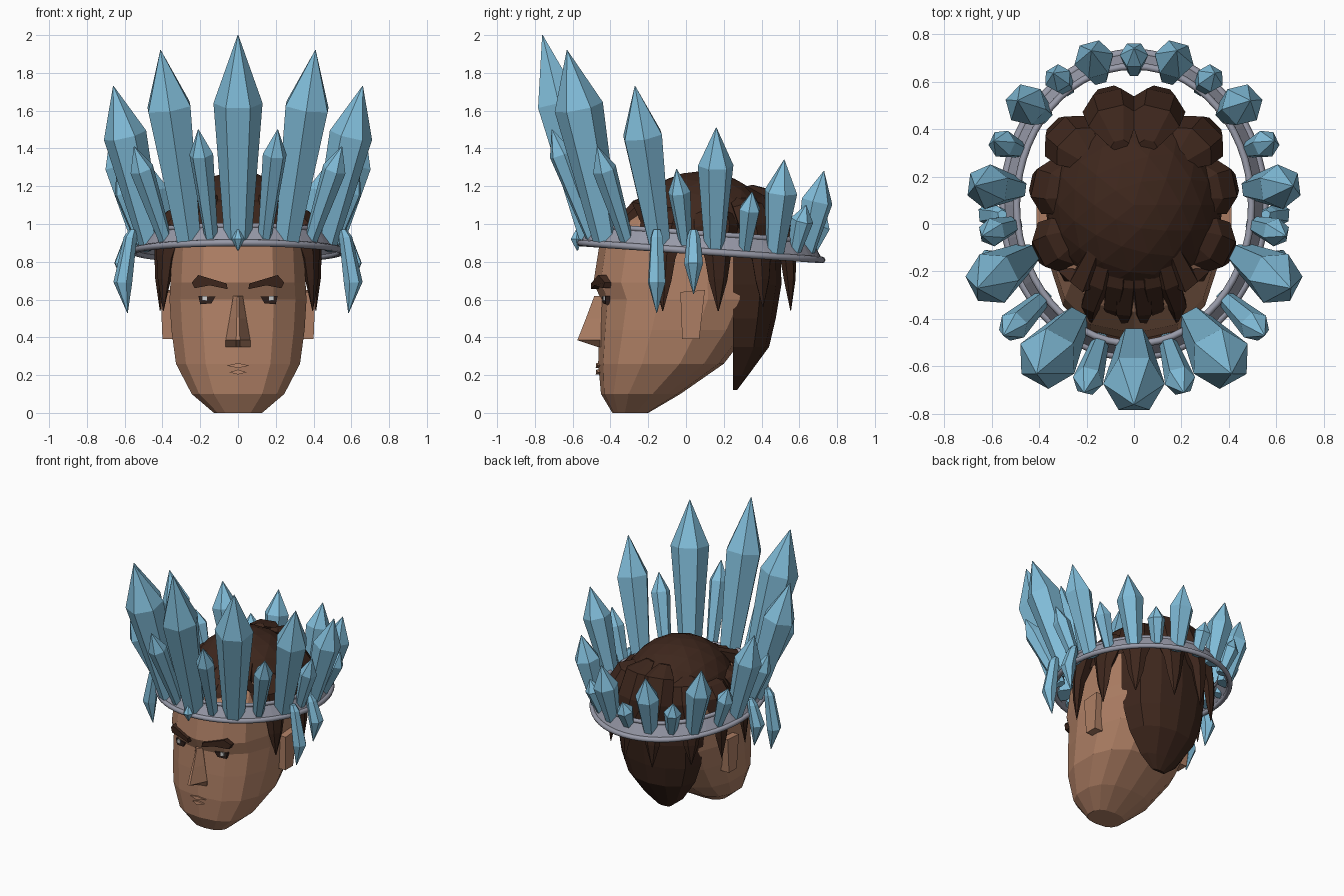
import bpy, bmesh, math
from mathutils import Vector

cube = bpy.data.objects.get("Cube")
if cube:
    bpy.data.objects.remove(cube, do_unlink=True)


def material(name, rgb):
    m = bpy.data.materials.new(name)
    m.use_nodes = True
    m.diffuse_color = (*rgb, 1)
    m.node_tree.nodes["Principled BSDF"].inputs["Base Color"].default_value = (*rgb, 1)
    return m


ice = material("ice blue", (0.22, 0.51, 0.7))
skin = material("tan skin", (0.43, 0.215, 0.13))
brown = material("dark brown hair", (0.048, 0.02, 0.012))
metal = material("grey metal", (0.31, 0.32, 0.39))
dark = material("dark eye", (0.03, 0.015, 0.012))
white = material("eye white", (0.6, 0.6, 0.6))


def loft(name, rings, mat, closed=False, smooth=False):
    """Skin a list of equally long vertex rings; cap both ends unless closed."""
    bm = bmesh.new()
    rows = [[bm.verts.new(p) for p in ring] for ring in rings]
    n = len(rows[0])
    pairs = list(zip(rows, rows[1:])) + ([(rows[-1], rows[0])] if closed else [])
    for a, b in pairs:
        for i in range(n):
            j = (i + 1) % n
            bm.faces.new((a[i], a[j], b[j], b[i]))
    if not closed:
        bm.faces.new(rows[0][::-1])
        bm.faces.new(rows[-1])
    bmesh.ops.remove_doubles(bm, verts=bm.verts, dist=0.0005)
    bmesh.ops.recalc_face_normals(bm, faces=bm.faces)
    me = bpy.data.meshes.new(name)
    bm.to_mesh(me)
    bm.free()
    me.materials.append(mat)
    ob = bpy.data.objects.new(name, me)
    bpy.context.collection.objects.link(ob)
    if smooth:
        for p in me.polygons:
            p.use_smooth = True


def spindle(name, spine, radii, mat, sides=6, flat=1.0):
    """Faceted rod through the spine points; flat squashes it radially from the head."""
    pts = [Vector(p) for p in spine]
    axis = (pts[-1] - pts[0]).normalized()
    out = Vector((pts[0].x + pts[-1].x, pts[0].y + pts[-1].y - 0.16, 0))
    out = (out - axis * out.dot(axis)).normalized()
    side = axis.cross(out)
    rings = []
    for p, r in zip(pts, radii):
        turn = [2 * math.pi * (k + 0.5) / sides for k in range(sides)]
        rings.append([p + out * (r * flat * math.cos(t)) + side * (r * math.sin(t)) for t in turn])
    loft(name, rings, mat)


def plate(name, pts, offset, mat):
    loft(name, [pts, [Vector(p) + Vector(offset) for p in pts]], mat)


def both(x):
    return ((1, "left_"), (-1, "right_")) if x else ((1, ""),)


# Head: (height, half width, front, back)
def oval(z, w, front, back, n=14, e=2.5):
    ring = []
    for k in range(n):
        t = 2 * math.pi * k / n
        s, c = math.sin(t), math.cos(t)
        ring.append((w * math.copysign(abs(s) ** (2 / e), s),
                     (front + back) / 2 - (back - front) / 2 * math.copysign(abs(c) ** (2 / e), c), z))
    return ring


levels = [(0, .13, -.39, -.2), (.1, .25, -.45, -.03), (.26, .335, -.465, .2), (.44, .36, -.46, .34),
          (.6, .37, -.45, .42), (.69, .365, -.49, .44), (.88, .355, -.46, .46), (1.02, .32, -.37, .44),
          (1.14, .2, -.2, .34)]
loft("head", [oval(*row) for row in levels], skin)

# Nose: a wedge widening from the bridge to the tip, rooted inside the face
nose = []
for z, w, ridge in ((.35, .065, -.47), (.385, .065, -.575), (.5, .045, -.53), (.62, .025, -.485)):
    nose.append([(-w, -.42, z), (-w, -.455, z), (-w * .15, ridge, z), (w * .15, ridge, z),
                 (w, -.455, z), (w, -.42, z)])
loft("nose", nose, skin)

# Lips
for name, z, w in (("upper_lip", .25, .06), ("lower_lip", .215, .045)):
    plate(name, [(-w, -.467, z), (0, -.478, z - .012), (w, -.467, z), (0, -.475, z + .014)], (0, .03, 0), skin)

for s, tag in both(1):
    # Ear
    plate(tag + "ear", [(s * .41, -.03, .64), (s * .41, .1, .65), (s * .4, .07, .39), (s * .4, -.02, .39)],
          (-s * .12, 0, 0), skin)
    # Eyebrow
    plate(tag + "eyebrow", [(s * .055, -.503, .655), (s * .06, -.503, .685), (s * .21, -.465, .73),
                            (s * .245, -.43, .69), (s * .23, -.44, .66), (s * .15, -.485, .675)], (0, .1, 0), brown)
    # Eye
    plate(tag + "eye", [(s * .12, -.445, .615), (s * .21, -.425, .62), (s * .2, -.425, .575), (s * .14, -.44, .58)],
          (0, .05, 0), dark)
    plate(tag + "eye_glint", [(s * .165, -.442, .62), (s * .19, -.438, .62), (s * .19, -.438, .595),
                              (s * .165, -.442, .595)], (0, .008, 0), white)

# Hair cap
bm = bmesh.new()
bmesh.ops.create_icosphere(bm, subdivisions=3, radius=1)
bmesh.ops.delete(bm, geom=[v for v in bm.verts if v.co.z < -.05], context='VERTS')
for v in bm.verts:
    v.co = Vector((v.co.x * .375, v.co.y * .41 + .08, v.co.z * .375 + .905))
me = bpy.data.meshes.new("hair_cap")
bm.to_mesh(me)
bm.free()
me.materials.append(brown)
bpy.context.collection.objects.link(bpy.data.objects.new("hair_cap", me))

# Hanging hair locks: centre x, y, crown height and tip height
for x, y, top, tip in ((.35, -.1, 1.1, .54), (.365, .16, 1.1, .54), (.29, .37, 1.14, .56), (.1, .5, 1.2, .54)):
    for s, tag in both(x):
        dx, dy = s * x, y - .08
        spine = [(dx * f, .08 + dy * f, z) for f, z in
                 ((.6, top), (.85, top - .05), (1.0, .98), (1.1, .82), (1.12, .7), (1.13, tip))]
        spindle(tag + "hair_lock", spine, (.04, .11, .12, .07, .05, .003), brown, 6, .6)

# Fringe spikes
for x, y in ((.04, -.42), (.09, -.4), (.18, -.4), (.27, -.26)):
    for s, tag in both(x):
        spine = [(s * x * .5, -.05, 1.18), (s * x * .8, -.24, 1.08), (s * x, y + .06, .98), (s * x, y - .02, .875)]
        spindle(tag + "fringe", spine, (.03, .06, .05, .003), brown, 5)

# Nape hair: half ovals behind a flat front edge
nape = []
for z, w, back in ((.12, .05, .27), (.2, .15, .33), (.35, .25, .44), (.5, .3, .475), (.68, .32, .505), (.94, .32, .5)):
    nape.append([(w * math.cos(math.pi * k / 6), .25 + (back - .25) * math.sin(math.pi * k / 6) ** .8, z)
                 for k in range(7)])
loft("nape_hair", nape, brown)


# Circlet: a closed section swept around a tilted oval
def circlet(name, section, smooth):
    rings = []
    for k in range(56):
        t = 2 * math.pi * k / 56
        ring = []
        for dr, dz in section:
            x, y = (.545 + dr) * math.cos(t), .08 + (.635 + dr) * math.sin(t)
            ring.append((x, y, .86 - .07 * (y - .08) + dz))
        rings.append(ring)
    loft(name, rings, metal, True, smooth)


def tube(dr, dz, r):
    return [(dr + r * math.cos(math.pi * k / 4), dz + r * math.sin(math.pi * k / 4)) for k in range(8)]


circlet("circlet_lower_hoop", tube(.005, -.005, .018), True)
circlet("circlet_upper_hoop", tube(-.05, .09, .015), True)
circlet("circlet_band", [(-.01, 0), (.005, 0), (-.045, .09), (-.06, .09)], False)

# Standing crystals: base x, base y, tip x, y, z, shoulder height, radius
crystals = [
    (0, -.5, 0, -.76, 2.0, 1.64, .13), (.14, -.49, .21, -.71, 1.5, 1.37, .065),
    (.26, -.42, .41, -.63, 1.92, 1.62, .13), (.38, -.31, .55, -.47, 1.41, 1.29, .065),
    (.46, -.14, .66, -.27, 1.73, 1.47, .115), (.5, .0, .64, -.05, 1.29, 1.17, .06),
    (.5, .15, .67, .16, 1.51, 1.31, .095), (.475, .31, .59, .35, 1.17, 1.08, .06),
    (.39, .47, .49, .52, 1.34, 1.17, .09), (.28, .57, .34, .635, 1.1, 1.02, .06),
    (.15, .63, .18, .73, 1.28, 1.12, .085), (0, .65, 0, .74, 1.06, .99, .06)]
for bx, by, tx, ty, tz, sz, r in crystals:
    for s, tag in both(bx):
        base = Vector((s * bx, by, .88 - .07 * by))
        tip = Vector((s * tx, ty, tz))
        shoulder = base.lerp(tip, (sz - base.z) / (tz - base.z))
        spindle(tag + "crystal", [base, shoulder, tip], (r * .55, r, .002), ice)

# Hanging crystals at the temples and a tiny one at the brow
for y, low in ((-.155, .53), (.04, .63)):
    for s, tag in both(1):
        spine = [(s * .555, y, .97), (s * .57, y, .93), (s * .61, y, low + .16), (s * .585, y, low)]
        spindle(tag + "hanging_crystal", spine, (.02, .035, .05, .002), ice)
spindle("brow_crystal", [(0, -.575, .86), (0, -.58, .92), (0, -.575, .98)], (.004, .035, .002), ice)
